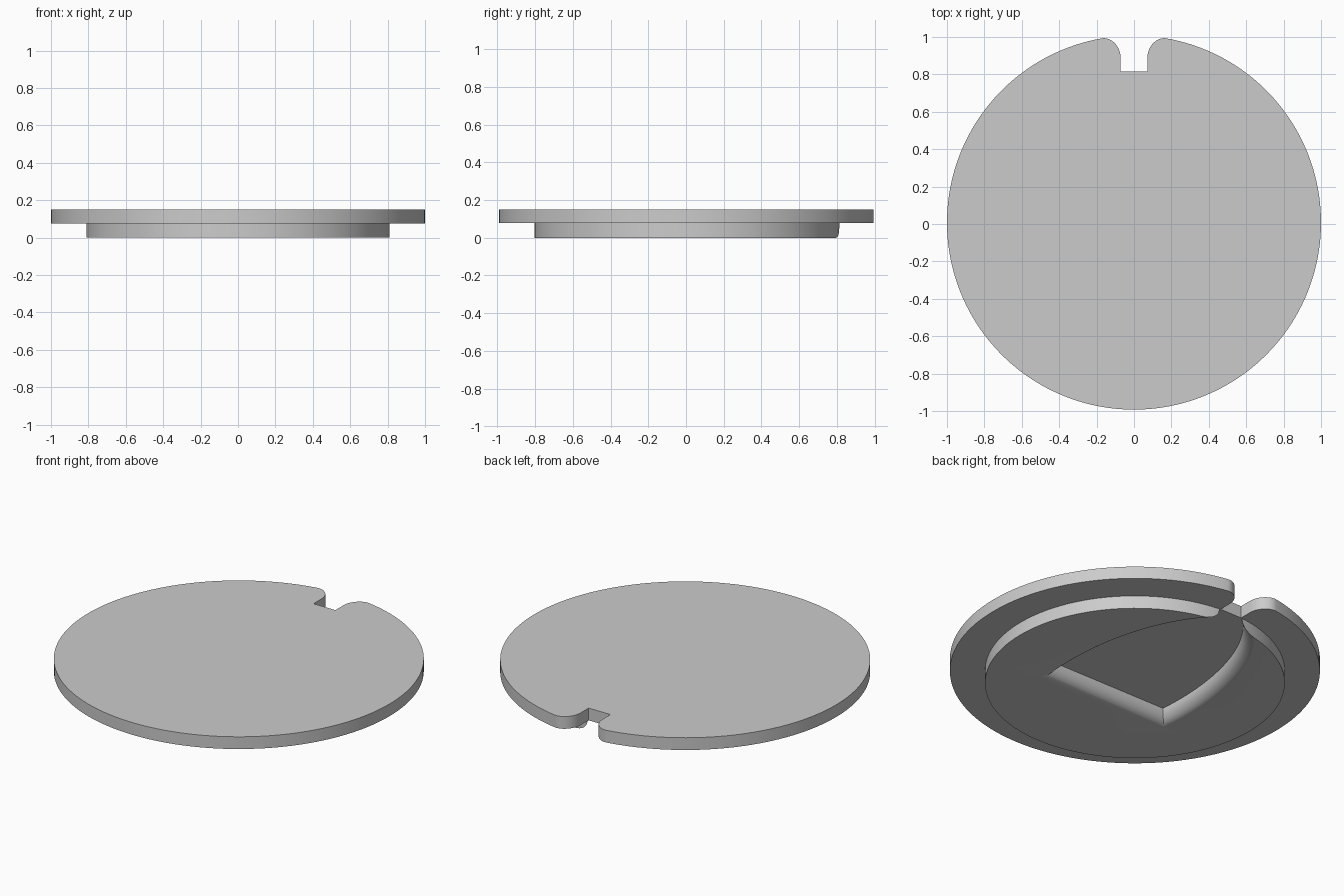
import bpy, bmesh, math
from mathutils import Vector

if "Cube" in bpy.data.objects:
    bpy.data.objects.remove(bpy.data.objects["Cube"])

CY = 0.0075          # disc centre, so the notched part is centred on y = 0
Z_STEP, Z_TOP = 0.077, 0.15
SEG = 160

mat = bpy.data.materials.new("plain grey")
mat.diffuse_color = (0.6, 0.6, 0.6, 1)
mat.use_nodes = True
mat.node_tree.nodes["Principled BSDF"].inputs["Base Color"].default_value = mat.diffuse_color


def loft(name, layers):
    """Solid through stacked outlines: layers = [(z, [(x, y), ...]), ...]"""
    bm = bmesh.new()
    rings = [[bm.verts.new((x, y, z)) for x, y in pts] for z, pts in layers]
    n = len(rings[0])
    for a, b in zip(rings, rings[1:]):
        for i in range(n):
            j = (i + 1) % n
            bm.faces.new((a[i], a[j], b[j], b[i]))
    bm.faces.new(rings[0][::-1])
    bm.faces.new(rings[-1])
    bmesh.ops.recalc_face_normals(bm, faces=bm.faces)
    me = bpy.data.meshes.new(name)
    bm.to_mesh(me)
    bm.free()
    me.materials.append(mat)
    ob = bpy.data.objects.new(name, me)
    bpy.context.collection.objects.link(ob)
    return ob


def bezier(p, n):
    p = [Vector(q) for q in p]
    return [tuple(p[0] * (1-t)**3 + p[1] * 3*t*(1-t)**2 + p[2] * 3*t*t*(1-t) + p[3] * t**3)
            for t in (i / n for i in range(n + 1))]


def mirrored(half):
    """Close a right-hand outline (counter-clockwise) with its mirror image."""
    return half + [(-x, y) for x, y in reversed(half)]


def offset(pts, d):
    """Move a convex counter-clockwise outline outward with mitred corners."""
    out, n = [], len(pts)
    for i in range(n):
        a, b, c = (Vector(pts[k % n]) for k in (i - 1, i, i + 1))
        e, f = (b - a).normalized(), (c - b).normalized()
        n1, n2 = Vector((e.y, -e.x)), Vector((f.y, -f.x))
        out.append(tuple(b + (n1 + n2) * d / (1 + n1.dot(n2))))
    return out


def smooth(ob):
    bpy.ops.object.select_all(action='DESELECT')
    bpy.context.view_layer.objects.active = ob
    ob.select_set(True)
    bpy.ops.object.shade_smooth_by_angle(angle=math.radians(30))


# lid disc with a flared notch at the back
end = math.acos(0.17)
half = [(math.cos(a), math.sin(a) + CY)
        for a in (-math.pi/2 + 0.01 + (end + math.pi/2 - 0.01) * i / (SEG // 2)
                  for i in range(SEG // 2 + 1))]
lip = bezier([half[-1], (0.125, 1.0), (0.072, 0.955), (0.072, 0.89)], 12)
outline = mirrored(half + lip[1:] + [(0.072, 0.815)])
lid = loft("lid_disc", [(Z_STEP, outline), (Z_TOP, outline)])

# smaller plug underneath
circle = [(0.81 * math.cos(2*math.pi*i/SEG), 0.81 * math.sin(2*math.pi*i/SEG) + CY)
          for i in range(SEG)]
plug = loft("plug", [(0, circle), (Z_STEP, circle)])

# arched finger pocket in the plug, open at the notch, with a rounded rim
side = bezier([(0.377, -0.205), (0.41, 0.18), (0.31, 0.60), (0.086, 0.806)], 32)
pocket = mirrored(side + [(0.06, 0.835)])
layers = [(-0.03, offset(pocket, 0.065))]
for i in range(11):
    t = math.pi / 2 * i / 10
    layers.append((Z_STEP * (1 - math.cos(t)), offset(pocket, 0.065 * (1 - math.sin(t)))))
layers.append((Z_STEP + 0.03, pocket))
cutter = loft("pocket_cutter", layers)
cutter.hide_render = True

bpy.context.view_layer.objects.active = plug
mod = plug.modifiers.new("pocket", 'BOOLEAN')
mod.operation, mod.solver, mod.object = 'DIFFERENCE', 'EXACT', cutter
bpy.ops.object.modifier_apply(modifier=mod.name)
bpy.data.objects.remove(cutter)

smooth(lid)
smooth(plug)
